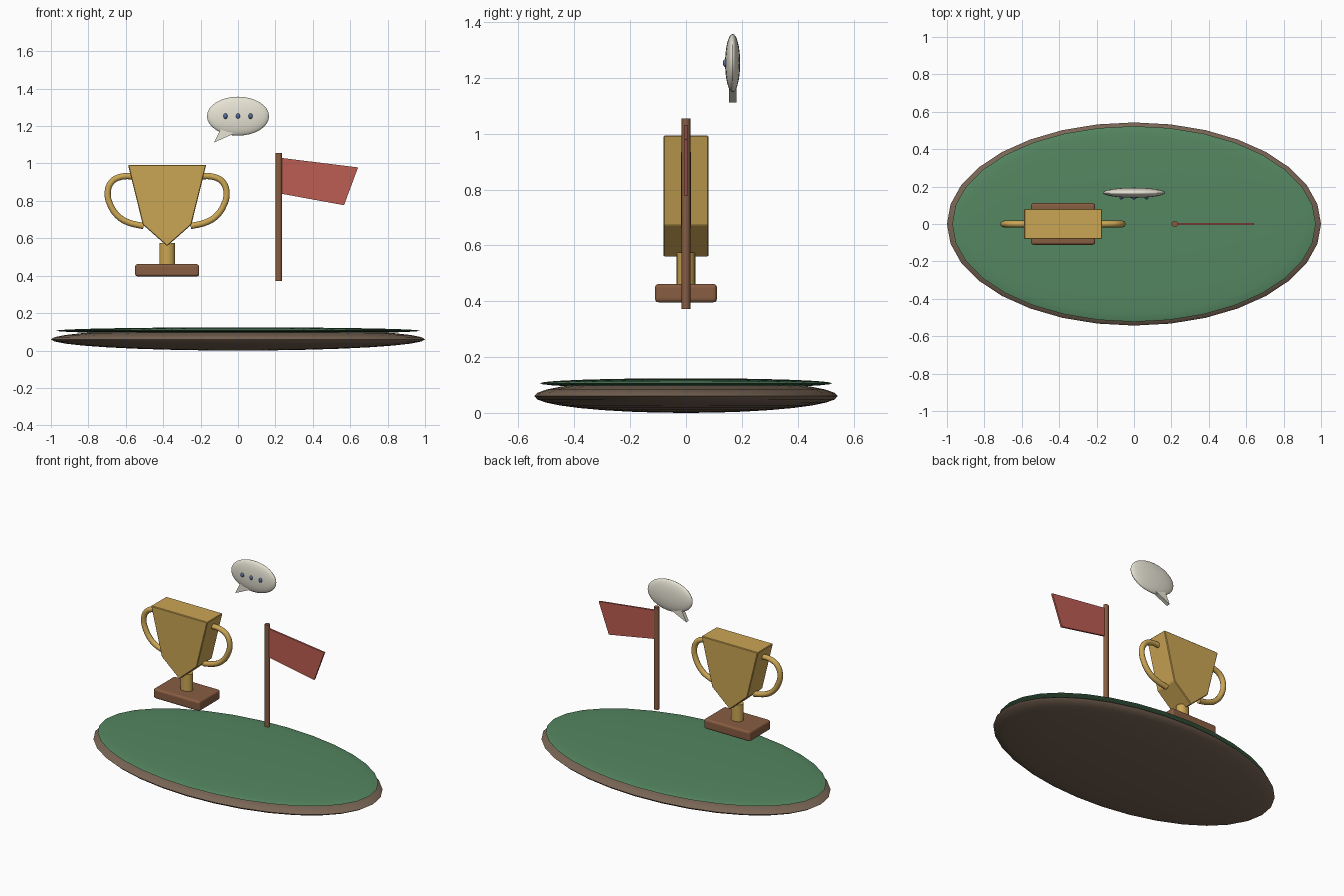
import bpy
import bmesh
from math import radians

if "Cube" in bpy.data.objects:
    bpy.data.objects.remove(bpy.data.objects["Cube"])


def material(name, rgb):
    m = bpy.data.materials.new(name)
    m.diffuse_color = (*rgb, 1)
    m.use_nodes = True
    m.node_tree.nodes["Principled BSDF"].inputs["Base Color"].default_value = m.diffuse_color
    return m


GOLD = material("gold", (0.60, 0.38, 0.09))
GREEN = material("grass green", (0.09, 0.24, 0.12))
EARTH = material("earth brown", (0.19, 0.13, 0.09))
WOOD = material("wood brown", (0.25, 0.11, 0.055))
RED = material("flag red", (0.50, 0.11, 0.085))
CREAM = material("cream", (0.80, 0.77, 0.66))
BLUE = material("dot blue", (0.09, 0.15, 0.33))


def finish(name, mat, smooth=True):
    ob = bpy.context.object
    ob.name = name
    ob.data.materials.append(mat)
    bpy.ops.object.transform_apply(location=False, rotation=False, scale=True)
    if smooth:
        bpy.ops.object.shade_smooth_by_angle(angle=radians(35))
    return ob


def ellipsoid(name, loc, radii, mat, seg=32, rings=16):
    bpy.ops.mesh.primitive_uv_sphere_add(segments=seg, ring_count=rings, location=loc)
    bpy.context.object.scale = radii
    return finish(name, mat)


def post(name, x, z0, z1, rx, ry, mat):
    bpy.ops.mesh.primitive_cylinder_add(vertices=16, radius=1, depth=1,
                                        location=(x, 0, (z0 + z1) / 2))
    bpy.context.object.scale = (rx, ry, z1 - z0)
    return finish(name, mat)


def bevel(ob, width, segments):
    b = ob.modifiers.new("bevel", "BEVEL")
    b.width, b.segments = width, segments


def slab(name, outline, y, half, mat):
    """Extrude an x-z outline along y."""
    bm = bmesh.new()
    face = bm.faces.new([bm.verts.new((x, y - half, z)) for x, z in outline])
    ext = bmesh.ops.extrude_face_region(bm, geom=[face])["geom"]
    bmesh.ops.translate(bm, vec=(0, 2 * half, 0),
                        verts=[v for v in ext if isinstance(v, bmesh.types.BMVert)])
    bmesh.ops.recalc_face_normals(bm, faces=bm.faces)
    me = bpy.data.meshes.new(name)
    bm.to_mesh(me)
    bm.free()
    me.materials.append(mat)
    ob = bpy.data.objects.new(name, me)
    bpy.context.collection.objects.link(ob)
    return ob


# Island: two flattened ellipsoids
ellipsoid("ground_base", (0, 0, 0.06), (1.0, 0.543, 0.06), EARTH)
ellipsoid("grass_top", (0, 0, 0.106), (0.972, 0.523, 0.018), GREEN)

# Trophy plinth, stem and cup
CX = -0.379
bpy.ops.mesh.primitive_cube_add(size=1, location=(CX, 0, 0.429))
bpy.context.object.scale = (0.342, 0.222, 0.066)
bevel(finish("trophy_plinth", WOOD, smooth=False), 0.013, 3)
post("trophy_stem", CX, 0.44, 0.575, 0.042, 0.034, GOLD)
half_cup = [(0.209, 0.993), (0.13, 0.673)]
outline = ([(CX - x, z) for x, z in half_cup] + [(CX, 0.558)]
           + [(CX + x, z) for x, z in reversed(half_cup)])
bevel(slab("trophy_cup", outline, 0, 0.081, GOLD), 0.004, 1)

# Trophy handles: mirrored round tubes
path = [(0.175, 0.932), (0.25, 0.928), (0.298, 0.90), (0.318, 0.84),
        (0.302, 0.775), (0.262, 0.718), (0.21, 0.686), (0.125, 0.665)]
for side, label in ((-1, "left"), (1, "right")):
    name = "trophy_handle_" + label
    cu = bpy.data.curves.new(name, "CURVE")
    cu.dimensions = "3D"
    cu.bevel_depth = 0.0175
    cu.bevel_resolution = 3
    cu.resolution_u = 4
    cu.use_fill_caps = True
    sp = cu.splines.new("BEZIER")
    sp.bezier_points.add(len(path) - 1)
    for p, (x, z) in zip(sp.bezier_points, path):
        p.co = (CX + side * x, 0, z)
        p.handle_left_type = p.handle_right_type = "AUTO"
    cu.materials.append(GOLD)
    bpy.context.collection.objects.link(bpy.data.objects.new(name, cu))

# Flag
post("flag_pole", 0.218, 0.372, 1.055, 0.0175, 0.0155, WOOD)
slab("flag_cloth", [(0.222, 1.031), (0.642, 0.979), (0.567, 0.777), (0.222, 0.840)],
     0, 0.006, RED)

# Speech bubble with tail and three dots
BY = 0.167
ellipsoid("bubble", (0, BY, 1.253), (0.166, 0.027, 0.104), CREAM)
slab("bubble_tail", [(-0.128, 1.112), (-0.09, 1.19), (-0.01, 1.165)], BY, 0.013, CREAM)
for i in (-1, 0, 1):
    ellipsoid(f"bubble_dot_{i + 2}", (i * 0.067, 0.143, 1.253),
              (0.0115, 0.0115, 0.0145), BLUE, 16, 8)
